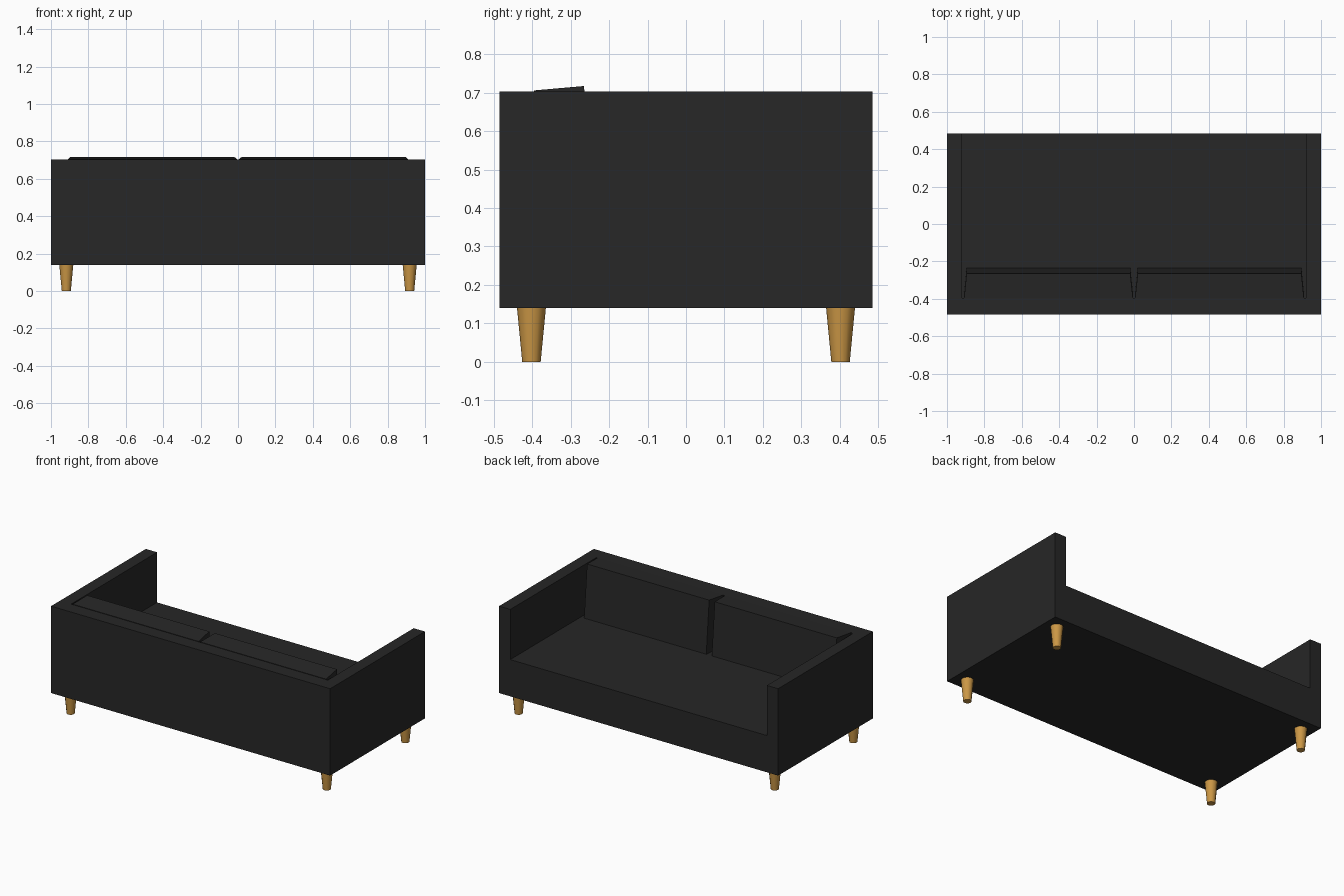
import bpy, bmesh, math
from mathutils import Matrix, Vector

if "Cube" in bpy.data.objects:
    bpy.data.objects.remove(bpy.data.objects["Cube"])


def material(name, rgb):
    m = bpy.data.materials.new(name)
    m.diffuse_color = (*rgb, 1)
    m.use_nodes = True
    m.node_tree.nodes["Principled BSDF"].inputs["Base Color"].default_value = m.diffuse_color
    return m


BLACK = material("black fabric", (0.02, 0.02, 0.02))
WOOD = material("light wood", (0.60, 0.31, 0.06))


def finish(bm, name, mat, smooth=False):
    bmesh.ops.recalc_face_normals(bm, faces=bm.faces)
    me = bpy.data.meshes.new(name)
    bm.to_mesh(me)
    bm.free()
    me.materials.append(mat)
    ob = bpy.data.objects.new(name, me)
    bpy.context.collection.objects.link(ob)
    if smooth:
        bpy.ops.object.select_all(action='DESELECT')
        ob.select_set(True)
        bpy.context.view_layer.objects.active = ob
        bpy.ops.object.shade_smooth_by_angle(angle=math.radians(50))
    return ob


def prism(name, outline, z0, z1, mat):
    """Extrude a plan outline from z0 up to z1."""
    bm = bmesh.new()
    face = bm.faces.new([bm.verts.new((x, y, z0)) for x, y in outline])
    ext = bmesh.ops.extrude_face_region(bm, geom=[face])
    verts = [v for v in ext["geom"] if isinstance(v, bmesh.types.BMVert)]
    bmesh.ops.translate(bm, verts=verts, vec=(0, 0, z1 - z0))
    return finish(bm, name, mat)


X, Y, AX, BY = 1.0, 0.485, 0.92, -0.395   # outer size, arm and back inner faces

# back and arms as one U-shaped shell
prism("back_and_arms", [(-X, -Y), (X, -Y), (X, Y), (AX, Y), (AX, BY),
                        (-AX, BY), (-AX, Y), (-X, Y)], 0.14, 0.703, BLACK)

# seat block between the arms
prism("seat", [(-AX, BY), (AX, BY), (AX, Y), (-AX, Y)], 0.14, 0.378, BLACK)

# two leaning back cushions, slightly narrower towards the seat side
tilt = Matrix.Translation((0, -0.395, 0.706)) @ Matrix.Rotation(math.radians(5), 4, 'X')
for side, label in ((-1, "left"), (1, "right")):
    plan = [(0.006 * side, 0), (0.908 * side, 0), (0.895 * side, 0.13), (0.02 * side, 0.13)]
    ob = prism(label + "_cushion", plan, -0.345, 0, BLACK)
    ob.data.transform(tilt)

# four tapered legs
for sx, sy, label in ((-1, -1, "left_front"), (1, -1, "right_front"),
                      (-1, 1, "left_rear"), (1, 1, "right_rear")):
    bm = bmesh.new()
    bmesh.ops.create_cone(bm, cap_ends=True, segments=12, radius1=0.024,
                          radius2=0.0375, depth=0.14,
                          matrix=Matrix.Translation((0.918 * sx, 0.402 * sy, 0.07)))
    finish(bm, label + "_leg", WOOD, smooth=True)
